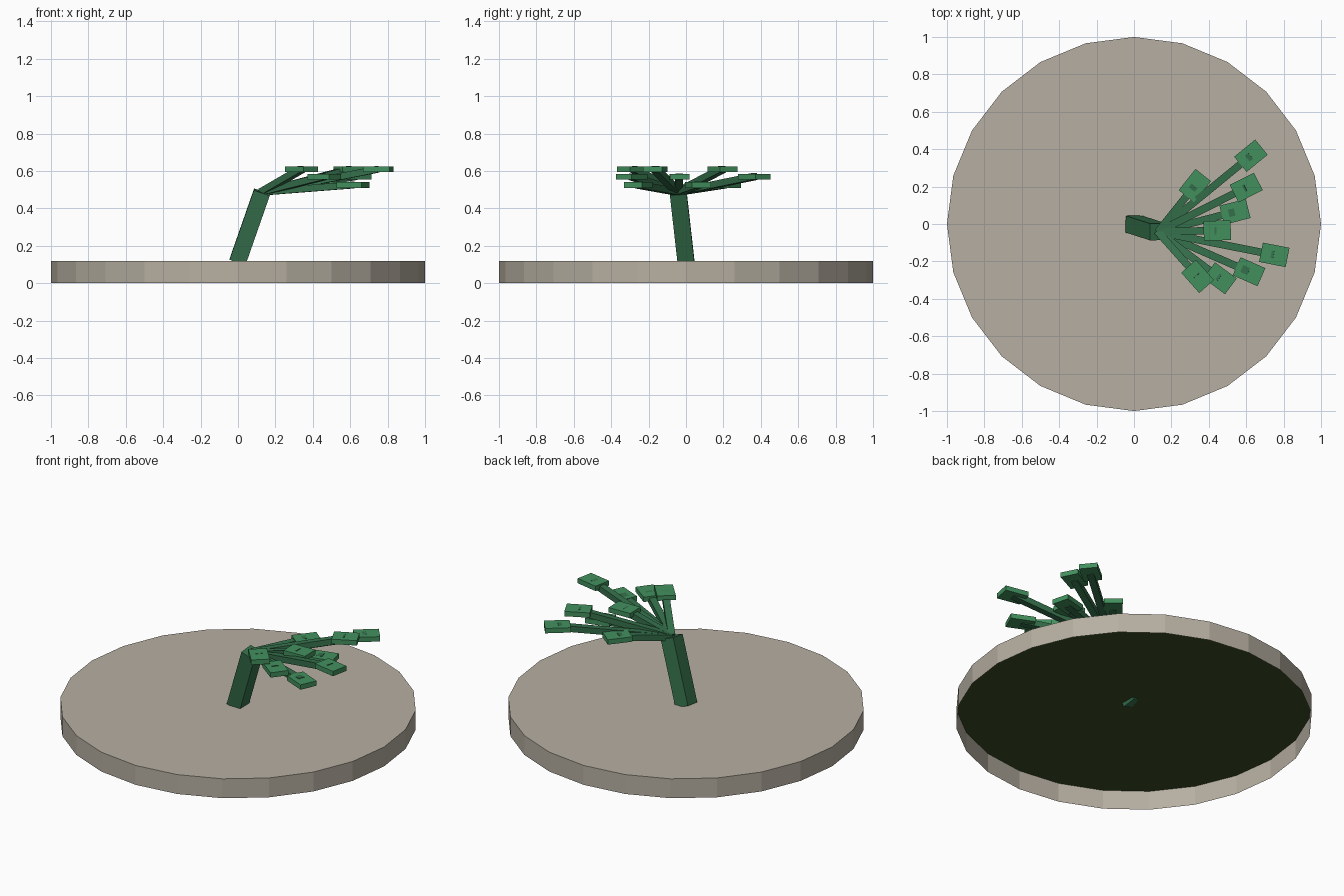
import bpy, bmesh, math
from mathutils import Vector, Matrix

if "Cube" in bpy.data.objects:
    bpy.data.objects.remove(bpy.data.objects["Cube"])


def material(name, rgb):
    m = bpy.data.materials.new(name)
    m.diffuse_color = (*rgb, 1)
    m.use_nodes = True
    m.node_tree.nodes["Principled BSDF"].inputs["Base Color"].default_value = m.diffuse_color
    return m


STONE = material("stone", (0.47, 0.43, 0.36))
SOIL = material("dark_soil", (0.045, 0.075, 0.018))
BARK = material("stem_green", (0.035, 0.16, 0.07))
LEAF = material("leaf_green", (0.055, 0.28, 0.11))


def finish(bm, name, mat):
    me = bpy.data.meshes.new(name)
    bm.to_mesh(me)
    bm.free()
    me.materials.append(mat)
    ob = bpy.data.objects.new(name, me)
    bpy.context.collection.objects.link(ob)
    return ob


def box(name, size, matrix, mat):
    bm = bmesh.new()
    bmesh.ops.create_cube(bm, size=1, matrix=matrix @ Matrix.Diagonal((*size, 1)))
    return finish(bm, name, mat)


# Stone dish: 24-sided, closed on top and open underneath
bm = bmesh.new()
rings = [[bm.verts.new((math.cos(math.tau * i / 24), math.sin(math.tau * i / 24), z))
          for i in range(24)] for z in (0, 0.12)]
for i in range(24):
    j = (i + 1) % 24
    bm.faces.new((rings[0][i], rings[0][j], rings[1][j], rings[1][i]))
bm.faces.new(rings[1])
finish(bm, "dish", STONE)

# Dark lining under the dish top
bm = bmesh.new()
bmesh.ops.create_circle(bm, cap_ends=True, segments=24, radius=0.999,
                        matrix=Matrix.Translation((0, 0, 0.118)))
bmesh.ops.reverse_faces(bm, faces=bm.faces)
finish(bm, "soil_underside", SOIL)

# Leaning square trunk
base, crown = Vector((-0.002, 0, 0.115)), Vector((0.128, -0.042, 0.487))
axis = crown - base
turn = Vector((0, 0, 1)).rotation_difference(axis).to_matrix().to_4x4()
box("trunk", (0.09, 0.09, axis.length),
    Matrix.Translation((base + crown) / 2) @ turn, BARK)

# Branches fanning from the crown, each ending in a flat leaf block
tips = [(0.325, 0.205), (0.625, 0.365), (0.60, 0.195), (0.54, 0.065), (0.445, -0.035),
        (0.75, -0.165), (0.615, -0.255), (0.46, -0.29), (0.34, -0.28)]
heights = (0.525, 0.57, 0.61)
for i, (x, y) in enumerate(tips):
    tip = Vector((x, y, heights[i % 3]))
    d = tip - crown
    yaw = Matrix.Rotation(math.atan2(d.y, d.x), 4, 'Z')
    pitch = Matrix.Rotation(-math.atan2(d.z, math.hypot(d.x, d.y)), 4, 'Y')
    box(f"branch_{i + 1}", (d.length, 0.04, 0.036),
        Matrix.Translation((tip + crown) / 2) @ yaw @ pitch, BARK)
    box(f"leaf_{i + 1}", (0.145, 0.105, 0.03), Matrix.Translation(tip) @ yaw, LEAF)
